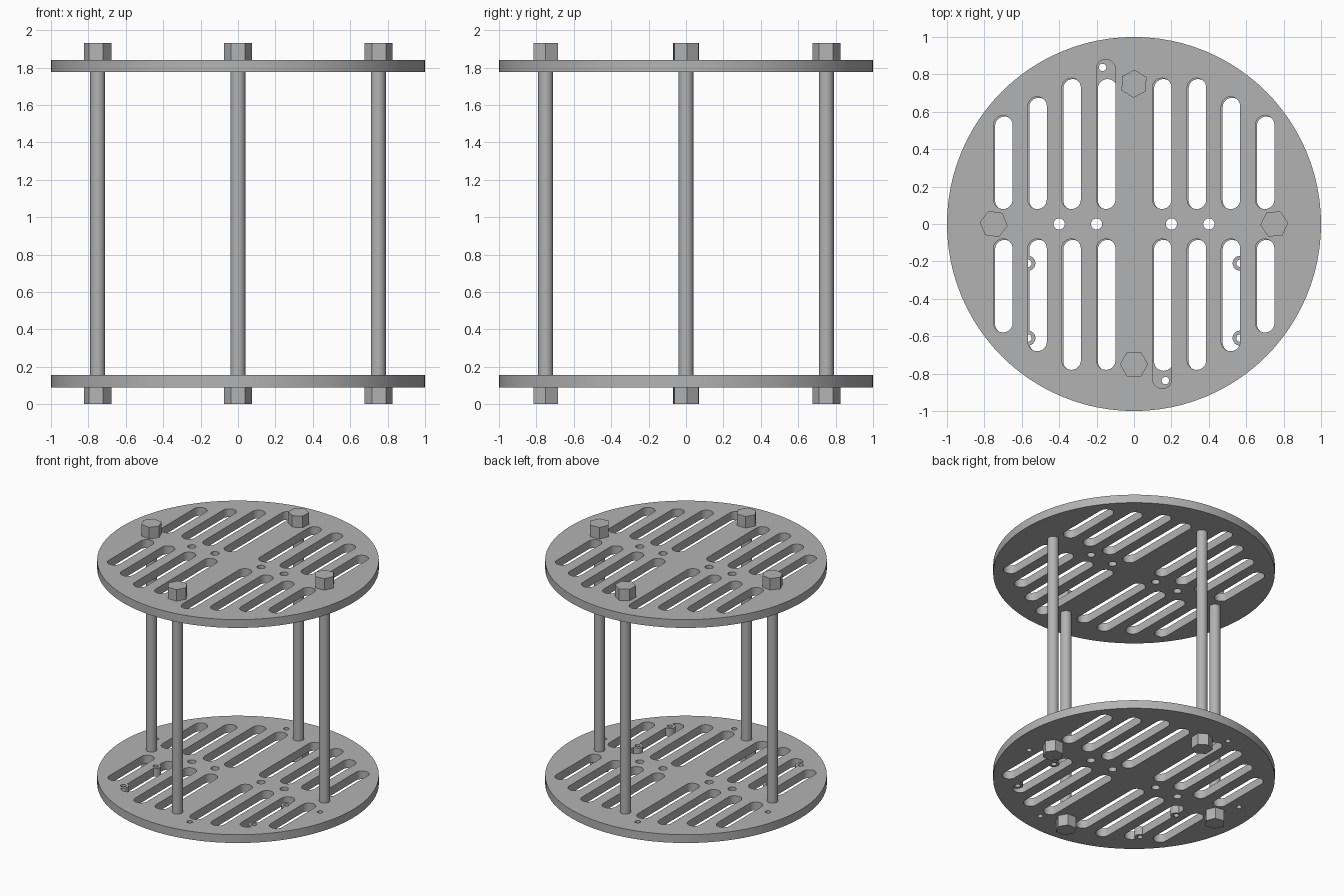
import bpy, bmesh, math
from mathutils import Matrix, Vector

cube = bpy.data.objects.get("Cube")
if cube:
    bpy.data.objects.remove(cube, do_unlink=True)

steel = bpy.data.materials.new("satin grey")
steel.use_nodes = True
grey = (0.45, 0.45, 0.45, 1)
steel.diffuse_color = grey
steel.node_tree.nodes["Principled BSDF"].inputs["Base Color"].default_value = grey


def make_object(name, bm):
    mesh = bpy.data.meshes.new(name)
    bmesh.ops.recalc_face_normals(bm, faces=bm.faces)
    bm.to_mesh(mesh)
    bm.free()
    mesh.materials.append(steel)
    obj = bpy.data.objects.new(name, mesh)
    bpy.context.collection.objects.link(obj)
    return obj


def add_prism(bm, points, low, high):
    face = bm.faces.new([bm.verts.new((x, y, low)) for x, y in points])
    top = bmesh.ops.extrude_face_region(bm, geom=[face])["geom"]
    verts = [v for v in top if isinstance(v, bmesh.types.BMVert)]
    bmesh.ops.translate(bm, verts=verts, vec=(0, 0, high - low))


def circle(x, y, radius, sides, turn=0):
    angles = [math.radians(turn) + math.tau * i / sides for i in range(sides)]
    return [(x + radius * math.cos(a), y + radius * math.sin(a)) for a in angles]


def slot(x, y0, y1, radius=0.051, steps=12):
    low, high = min(y0, y1) + radius, max(y0, y1) - radius
    points = []
    for centre, start in ((high, 0), (low, math.pi)):
        for i in range(steps + 1):
            a = start + math.pi * i / steps
            points.append((x + radius * math.cos(a), centre + radius * math.sin(a)))
    return points


def prisms(name, outlines, low, high):
    bm = bmesh.new()
    for points in outlines:
        add_prism(bm, points, low, high)
    return make_object(name, bm)


def select_only(obj):
    bpy.ops.object.select_all(action="DESELECT")
    obj.select_set(True)
    bpy.context.view_layer.objects.active = obj


def cut(obj, cutter):
    mod = obj.modifiers.new("cut", "BOOLEAN")
    mod.operation = "DIFFERENCE"
    mod.solver = "EXACT"
    mod.object = cutter
    select_only(obj)
    bpy.ops.object.modifier_apply(modifier=mod.name)
    bpy.data.objects.remove(cutter, do_unlink=True)


def smooth(obj):
    select_only(obj)
    bpy.ops.object.shade_smooth_by_angle(angle=math.radians(30))


def plate(name, low, high, slots, holes, bosses):
    obj = prisms(name, [circle(0, 0, 1, 96)], low, high)
    slot_cutter = prisms("slot_cutter", slots, low - 0.1, high + 0.1)
    # Leave round bosses standing where they overlap the slots
    if bosses:
        cut(slot_cutter, prisms("boss_cutter", bosses, low - 0.2, high + 0.2))
    cut(obj, slot_cutter)
    cut(obj, prisms("hole_cutter", holes, low - 0.1, high + 0.1))
    smooth(obj)


# Slot columns: distance from the centre line and outer end
columns = [(0.15, 0.78), (0.335, 0.78), (0.517, 0.68), (0.7, 0.58)]
top_slots, bottom_slots = [], []
for sx in (-1, 1):
    for sy in (-1, 1):
        for x, end in columns:
            # Two opposite inner slots are longer on the top plate
            longer = 0.1 if x == columns[0][0] and sx * sy < 0 else 0
            top_slots.append(slot(sx * x, sy * 0.08, sy * (end + longer)))
            bottom_slots.append(slot(sx * x + 0.008, sy * 0.08 - 0.005, sy * end - 0.005))

centre_holes = [circle(x, 0, 0.03, 24) for x in (-0.4, -0.2, 0.2, 0.4)]
boss_spots = [(sx * 0.567, y) for sx in (-1, 1) for y in (-0.21, -0.61)]
small_spots = boss_spots + [(s * x, s * y) for s in (-1, 1)
                            for x, y in ((0.168, -0.837), (0.83, -0.17))]

# Bottom and top plates
plate("bottom_plate", 0.09, 0.155, bottom_slots,
      centre_holes + [circle(x, y, 0.02, 20) for x, y in small_spots],
      [circle(x, y, 0.04, 24) for x, y in boss_spots])
plate("top_plate", 1.775, 1.84, top_slots, centre_holes, [])

# Four rods, each with a hexagonal head at both ends
for side, x, y, turn in (("front", 0, -0.75, 0), ("back", 0, 0.75, 28),
                         ("left", 0.75, 0, 4), ("right", -0.75, 0, -8)):
    smooth(prisms(side + "_rod", [circle(x, y, 0.04, 32)], 0.1, 1.83))
    prisms(side + "_bottom_nut", [circle(x, y, 0.075, 6, turn)], 0, 0.09)
    prisms(side + "_top_bolt_head", [circle(x, y, 0.075, 6, turn)], 1.84, 1.93)
